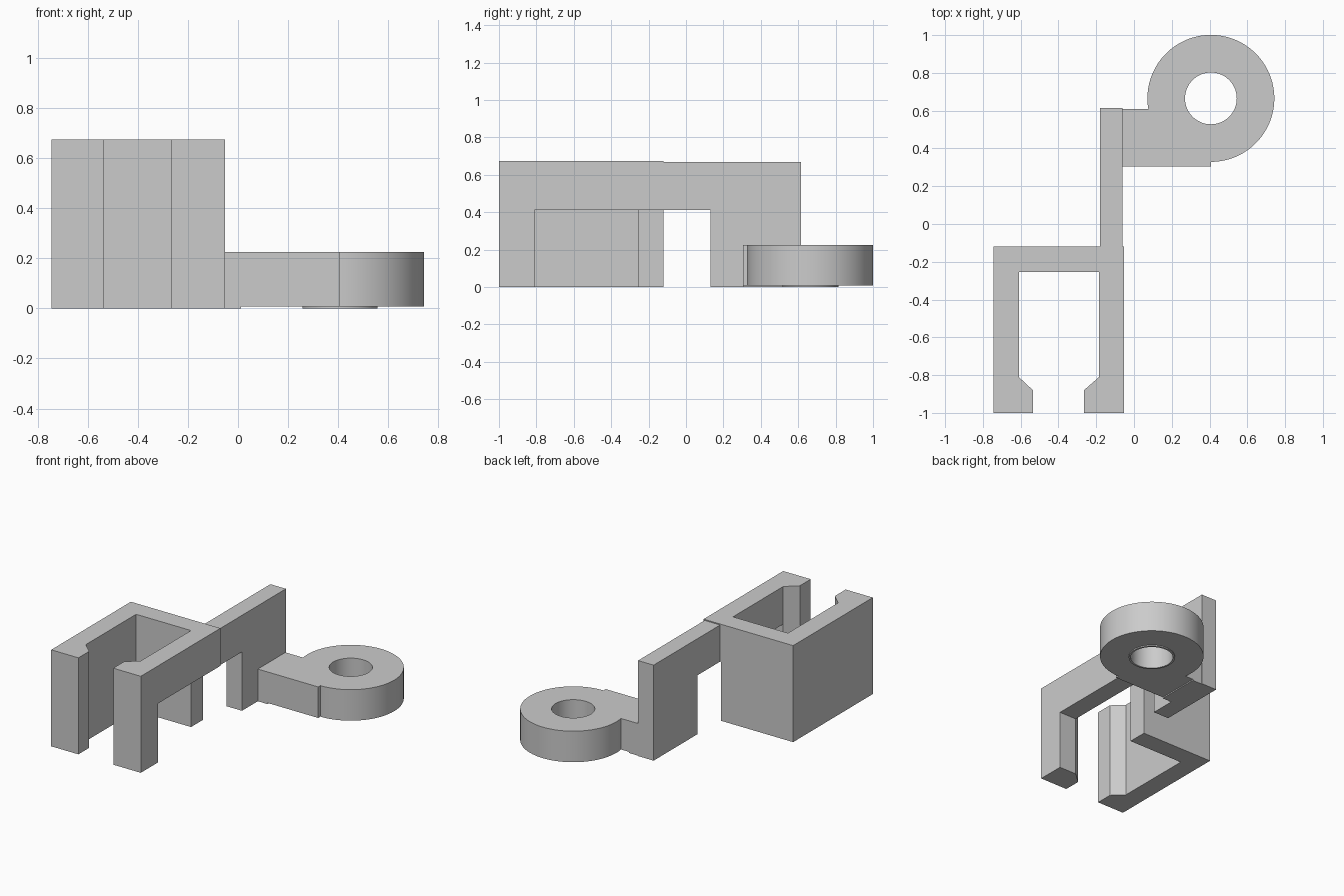
import bpy, bmesh, math
from mathutils import Vector

cube = bpy.data.objects.get("Cube")
if cube:
    bpy.data.objects.remove(cube, do_unlink=True)

grey = bpy.data.materials.new("light_grey")
grey.use_nodes = True
colour = (0.6, 0.6, 0.6, 1)
grey.diffuse_color = colour
grey.node_tree.nodes["Principled BSDF"].inputs["Base Color"].default_value = colour


def prism(name, outline, low, high, axis="z"):
    """Extrude a flat outline along z, or a (y, z) outline along x."""
    place = {"z": lambda a, b: (a, b, low), "x": lambda a, b: (low, a, b)}[axis]
    depth = Vector((0, 0, high - low) if axis == "z" else (high - low, 0, 0))
    bm = bmesh.new()
    face = bm.faces.new([bm.verts.new(place(*p)) for p in outline])
    top = bmesh.ops.extrude_face_region(bm, geom=[face])["geom"]
    bmesh.ops.translate(bm, vec=depth, verts=[v for v in top if isinstance(v, bmesh.types.BMVert)])
    bmesh.ops.recalc_face_normals(bm, faces=bm.faces)
    mesh = bpy.data.meshes.new(name)
    bm.to_mesh(mesh)
    bm.free()
    obj = bpy.data.objects.new(name, mesh)
    mesh.materials.append(grey)
    bpy.context.collection.objects.link(obj)
    return obj


def rect(x0, x1, y0, y1):
    return [(x0, y0), (x1, y0), (x1, y1), (x0, y1)]


def arc(radius, start=0, end=360, steps=96):
    cx, cy = 0.407, 0.665
    angles = [math.radians(start + (end - start) * i / steps) for i in range(steps + 1)]
    pts = [(cx + radius * math.cos(a), cy + radius * math.sin(a)) for a in angles]
    return pts[:-1] if end - start == 360 else pts


def select(obj):
    bpy.ops.object.select_all(action="DESELECT")
    obj.select_set(True)
    bpy.context.view_layer.objects.active = obj


def cut(obj, cutter):
    mod = obj.modifiers.new("cut", "BOOLEAN")
    mod.operation = "DIFFERENCE"
    mod.solver = "EXACT"
    mod.object = cutter
    select(obj)
    bpy.ops.object.modifier_apply(modifier=mod.name)


# Open clip with hooked front lips
clip = prism("clip", [
    (-0.745, -1), (-0.535, -1), (-0.535, -0.88), (-0.61, -0.81),
    (-0.61, -0.255), (-0.185, -0.255), (-0.185, -0.81), (-0.265, -0.88),
    (-0.265, -1), (-0.052, -1), (-0.052, -0.12), (-0.745, -0.12)], 0, 0.675)

# Opening under the right wall of the clip
opening = prism("opening_cutter", rect(-0.185, 0.1, -0.81, 0), -0.1, 0.412)
cut(clip, opening)

# Arm bridging back from the clip down to its leg
prism("arm", [(-0.12, 0.412), (0.13, 0.412), (0.13, 0), (0.615, 0),
              (0.615, 0.668), (-0.12, 0.668)], -0.18, -0.06, "x")

# Flat link ending in a round eye
eye = prism("link_eye", [(-0.06, 0.305), (0.407, 0.305)] + arc(0.336, -90, -170.6 + 360)
            + [(-0.06, 0.61)], 0.008, 0.225)

# Thin lip beneath the eye and foot pad beneath the link
lip = prism("eye_lip", arc(0.15), 0, 0.008)
prism("foot_pad", rect(-0.06, 0.012, 0.305, 0.61), 0, 0.008)

# Bore through the eye and its lip
bore = prism("bore_cutter", arc(0.137), -0.1, 0.4)
for part in (eye, lip):
    cut(part, bore)
    select(part)
    bpy.ops.object.shade_smooth_by_angle(angle=math.radians(30))

for helper in (opening, bore):
    bpy.data.objects.remove(helper, do_unlink=True)
